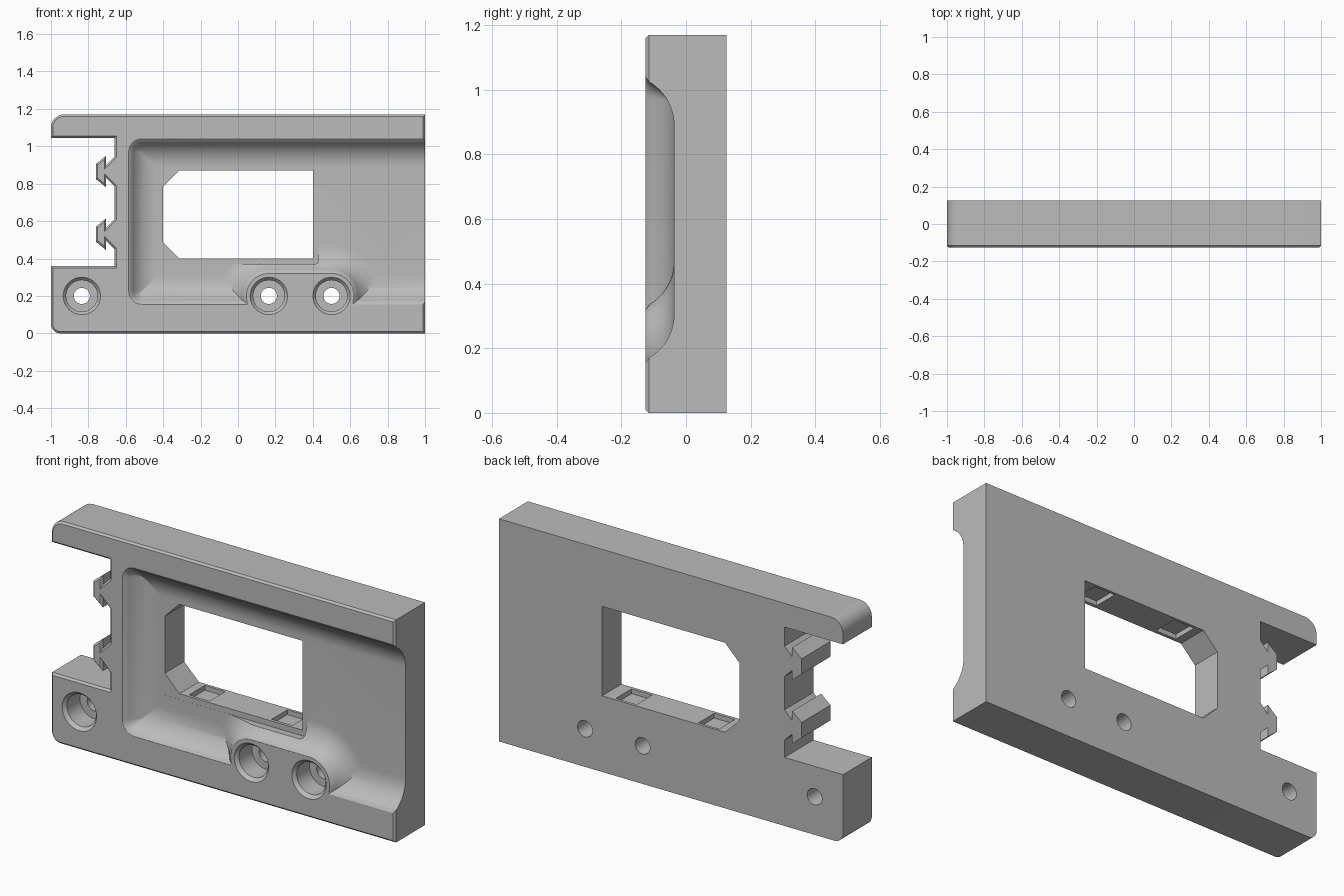
import bpy, bmesh
from math import sin, cos, pi, asin
from mathutils import Vector

if "Cube" in bpy.data.objects:
    bpy.data.objects.remove(bpy.data.objects["Cube"])

FRONT, BACK, FLOOR = -0.125, 0.125, -0.037
HEIGHT, RIM, COVE = 1.17, 0.01, 0.155

grey = bpy.data.materials.new("plain grey")
grey.use_nodes = True
grey.diffuse_color = (0.5, 0.5, 0.5, 1)
grey.node_tree.nodes["Principled BSDF"].inputs["Base Color"].default_value = (0.5, 0.5, 0.5, 1)


def arc(cx, cz, r, start, end, n=10):
    """Points on an arc in the x-z plane, angles in quarter turns."""
    angles = [(start + (end - start) * i / n) * pi / 2 for i in range(n + 1)]
    return [(cx + r * cos(a), cz + r * sin(a)) for a in angles]


def inset(points, d):
    """Mitred inset of a counter-clockwise outline."""
    result = []
    for i, p in enumerate(points):
        p = Vector(p)
        a = (p - Vector(points[i - 1])).normalized()
        b = (Vector(points[(i + 1) % len(points)]) - p).normalized()
        na, nb = Vector((-a.y, a.x)), Vector((-b.y, b.x))
        result.append(p + (na + nb) * d / (1 + na.dot(nb)))
    return result


def loft(name, sections):
    """Solid skinned through (y, outline) sections."""
    bm = bmesh.new()
    rings = [[bm.verts.new((x, y, z)) for x, z in pts] for y, pts in sections]
    for r0, r1 in zip(rings, rings[1:]):
        for i in range(len(r0)):
            bm.faces.new((r0[i - 1], r0[i], r1[i], r1[i - 1]))
    bm.faces.new(rings[0])
    bm.faces.new(rings[-1])
    bmesh.ops.recalc_face_normals(bm, faces=bm.faces)
    mesh = bpy.data.meshes.new(name)
    bm.to_mesh(mesh)
    bm.free()
    mesh.materials.append(grey)
    obj = bpy.data.objects.new(name, mesh)
    bpy.context.collection.objects.link(obj)
    return obj


def box(name, x0, x1, y0, y1, z0, z1):
    outline = [(x0, z0), (x1, z0), (x1, z1), (x0, z1)]
    return loft(name, [(y0, outline), (y1, outline)])


def cut(target, cutter):
    """Subtract a cutter and throw it away."""
    cutter.hide_render = True
    mod = target.modifiers.new("cut", 'BOOLEAN')
    mod.operation, mod.solver, mod.object = 'DIFFERENCE', 'EXACT', cutter
    bpy.context.view_layer.objects.active = target
    bpy.ops.object.modifier_apply(modifier=mod.name)
    bpy.data.objects.remove(cutter)


# Plate outline with the left notch and its two hooks
WALL = -0.66
hook = [(WALL, 0.945), (-0.705, 0.9), (-0.705, 0.95), (-0.76, 0.905),
        (-0.76, 0.825), (-0.705, 0.78), (-0.705, 0.83), (WALL, 0.785)]
outline = [(1, 0), (1, HEIGHT)] + arc(-0.93, HEIGHT - 0.07, 0.07, 1, 2)
outline += [(-1, 1.045), (WALL, 1.045)]
for drop in (0, 0.335):
    outline += [(x, z - drop) for x, z in hook]
outline += [(WALL, 0.36), (-1, 0.36)] + arc(-0.95, 0.05, 0.05, 2, 3)
plate = loft("plate", [(FRONT, inset(outline, RIM)), (FRONT + RIM, outline), (BACK, outline)])

# Depth and inset of the coved wall shared by the pocket and the screw boss
centre = FLOOR - COVE
steep = pi / 2 - asin((FRONT - centre) / COVE)
reach = COVE * sin(steep)
levels = [(-0.2, -RIM), (FRONT, -RIM)]
for i in range(1, 15):
    t = steep * (1 - i / 14)
    levels.append((centre + COVE * cos(t), reach - COVE * sin(t)))


# Coved pocket, open to the right
def pocket_outline(d):
    x, z0, z1, r = -0.575 + d, 0.165 + d, 1.03 - d, max(0.06 - d, 0.002)
    return ([(1.4, z0), (1.4, z1)] + arc(x + r, z1 - r, r, 1, 2, 6)
            + arc(x + r, z0 + r, r, 2, 3, 6))


def boss_outline(d):
    r = 0.13 + d
    return arc(0.5, 0.2, r, -1, 1, 32) + arc(0.165, 0.2, r, 1, 3, 32)


pocket = loft("pocket_cutter", [(y, pocket_outline(d)) for y, d in levels])
boss_levels = [(-0.25, -RIM)] + levels[1:] + [(-0.01, levels[-1][1])]
cut(pocket, loft("boss", [(y, boss_outline(d)) for y, d in boss_levels]))
cut(plate, pocket)

# Flat seat below the window, then the window itself
seat = arc(0.41, 0.39, 0.02, -1, 0, 4) + [(0.43, 0.6), (-0.4, 0.6), (-0.4, 0.37)]
cut(plate, loft("seat_cutter", [(-0.3, seat), (FLOOR + 0.0005, seat)]))
window = [(0.4, 0.4), (0.4, 0.87), (-0.315, 0.87), (-0.4, 0.785), (-0.4, 0.485), (-0.315, 0.4)]
cut(plate, loft("window_cutter", [(-0.3, window), (0.3, window)]))

# Snap recesses in the top and bottom of the window
for x in (0.21, -0.27):
    for z in (0.4, 0.87):
        cut(plate, box("recess_cutter", x, x + 0.12, -0.02, 0.11, z - 0.025, z + 0.025))

# Counterbored screw holes with a chamfered mouth
for x in (-0.835, 0.165, 0.5):
    steps = [(-0.2, 0.1), (FRONT, 0.1), (FRONT + 0.018, 0.084), (0.0, 0.084),
             (0.0, 0.043), (0.2, 0.043)]
    cut(plate, loft("screw_cutter", [(y, arc(x, 0.2, r, 0, 4, 40)[:-1]) for y, r in steps]))

bpy.ops.object.select_all(action='DESELECT')
plate.select_set(True)
bpy.context.view_layer.objects.active = plate
bpy.ops.object.shade_smooth_by_angle(angle=pi / 7)
